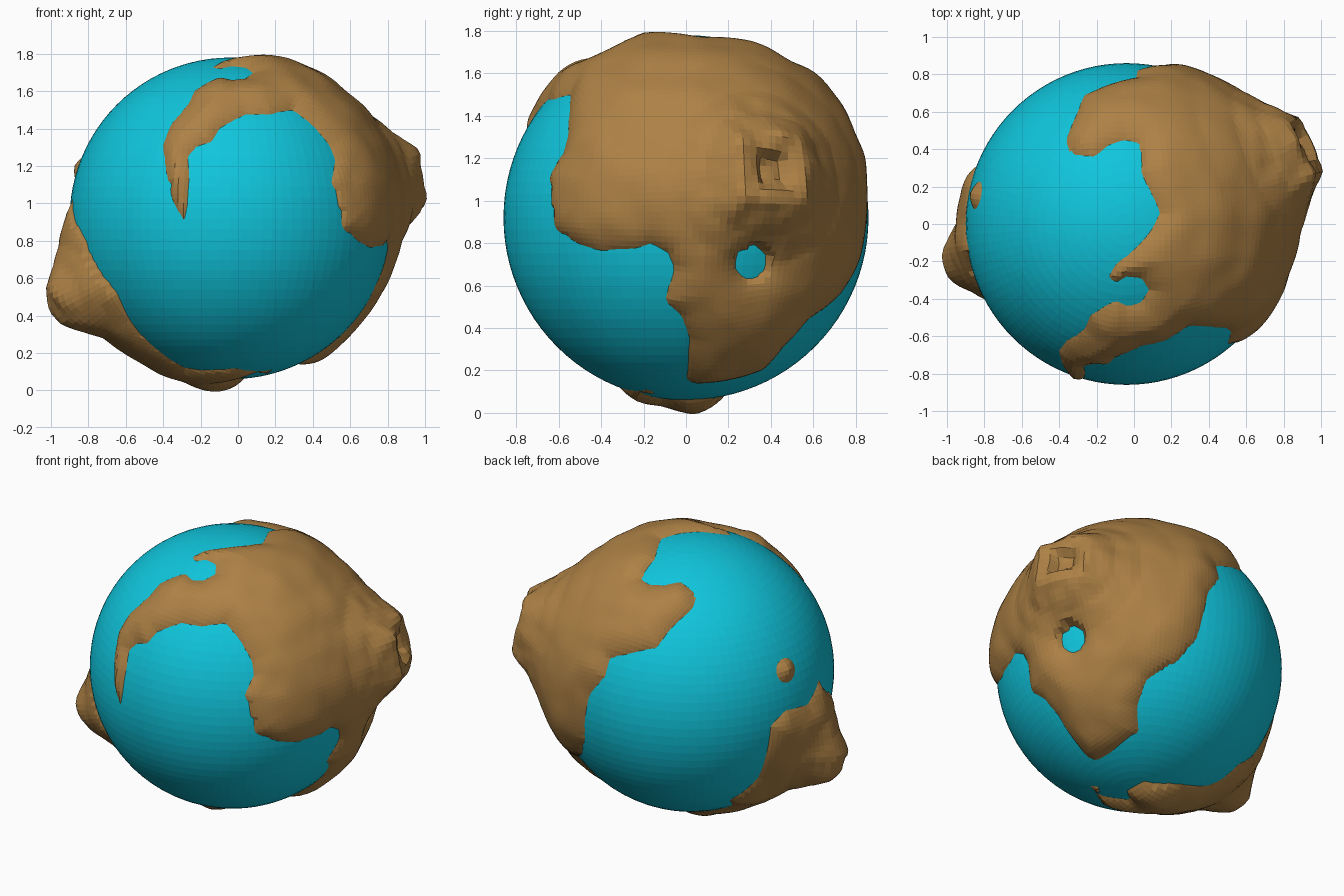
import bpy, bmesh, math
from mathutils import Vector, noise

if "Cube" in bpy.data.objects:
    bpy.data.objects.remove(bpy.data.objects["Cube"])

C, R = Vector((-0.04, 0, 0.92)), 0.86


def lift(points, az, el, ou=0, ov=0):
    """Turn points seen in one view into unit directions on the globe."""
    a, e = math.radians(az), math.radians(el)
    h = Vector((math.cos(a), math.sin(a), 0))
    right = Vector((-h.y, h.x, 0))
    up = Vector((0, 0, math.cos(e))) - h * math.sin(e)
    toward = h * math.cos(e) + Vector((0, 0, math.sin(e)))
    out = []
    for u, v in points:
        u, v = u - ou, v - ov
        d = math.sqrt(max(0, R * R - u * u - v * v))
        out.append((right * u + up * v + toward * d).normalized())
    return out


def front(p): return lift(p, -90, 0, -0.04, 0.92)
def side(p): return lift(p, 0, 0, 0, 0.92)
def top(p): return lift(p, -90, 90, -0.04, 0)
def back_left(p): return lift(p, 125, 27)
def back_right(p): return lift(p, 50, -27)


# coastline of the large continent
main = top([(-.36, .43), (-.32, .37), (-.21, .36), (-.14, .42), (-.05, .45), (.03, .43),
            (.04, .27), (.11, .13), (.14, .06), (.09, -.04), (.02, -.12), (-.10, -.22),
            (-.14, -.29), (-.09, -.31), (-.04, -.28), (.04, -.29), (.08, -.35), (.04, -.42),
            (-.03, -.44), (-.10, -.41), (-.155, -.44), (-.235, -.49), (-.26, -.56), (-.36, -.625)])
main += front([(-.40, 1.31), (-.385, 1.18), (-.35, 1.02), (-.29, .905), (-.27, .99),
               (-.26, 1.15), (-.27, 1.25), (-.22, 1.305), (-.14, 1.33), (-.10, 1.40), (.04, 1.475),
               (.17, 1.475), (.29, 1.50), (.385, 1.43), (.49, 1.31), (.52, 1.23)])
main += side([(-.64, 1.12), (-.615, .865), (-.50, .795), (-.405, .765), (-.24, .775), (-.16, .80),
              (-.085, .76), (-.05, .685), (-.10, .53), (-.02, .46), (.02, .345), (0, .165),
              (.03, .14), (.16, .15), (.37, .21), (.465, .32), (.575, .44), (.715, .55)])
main += back_left([(-.64, -.435), (-.64, -.30), (-.61, -.17), (-.52, -.07), (-.49, .04),
                   (-.36, .07), (-.21, .10), (-.12, .22), (0, .33), (.04, .40)])
# coastline of the southern continent
south = front([(-.885, 1.03), (-.82, .81), (-.74, .64), (-.64, .51), (-.58, .375),
               (-.42, .21), (-.28, .12), (-.02, .12), (.14, .105)])
south += back_right([(-.30, -.71), (-.24, -.73), (-.24, -.77), (-.05, -.80), (-.07, -.75),
                     (.03, -.70), (.24, -.71), (.42, -.71), (.5, -.67), (.6, -.58)])
south += back_left([(.40, -.67), (.445, -.55), (.48, -.36), (.565, -.27), (.70, -.23), (.76, -.11)])


def make_region(coast, centre):
    """Signed distance to a coastline, positive on land."""
    c = Vector(centre).normalized()
    t = c.orthogonal().normalized()
    b = c.cross(t)

    def flat(d):
        x, y = d.dot(t), d.dot(b)
        k = math.acos(max(-1, min(1, d.dot(c)))) / (math.hypot(x, y) + 1e-9)
        return x * k, y * k
    pts = [flat(d) for d in coast]
    n = len(coast)
    segs = [(coast[i], coast[(i + 1) % n] - coast[i], pts[i], pts[(i + 1) % n]) for i in range(n)]
    segs = [(a, v, max(v.length_squared, 1e-9), p, q) for a, v, p, q in segs]

    def distance(d):
        x, y = flat(d)
        inside, best = False, 9
        for a, v, l2, p, q in segs:
            w = d - a
            s = max(0, min(1, w.dot(v) / l2))
            best = min(best, (w - v * s).length_squared)
            if (p[1] > y) != (q[1] > y) and x < p[0] + (y - p[1]) * (q[0] - p[0]) / (q[1] - p[1]):
                inside = not inside
        return math.sqrt(best) * R * (1 if inside else -1)
    return distance


regions = [make_region(main, (.75, .1, .6)), make_region(south, (-.5, 0, -.75))]
lake = side([(.305, .71)])[0]
island = back_left([(.57, -.03)])[0]


def ramp(x, table):
    for (x0, y0), (x1, y1) in zip(table, table[1:]):
        if x <= x1:
            return y0 + (y1 - y0) * (x - x0) / (x1 - x0)
    return table[-1][1]


crater_dir = Vector((.96, .42, .23)).normalized()
crater_u = Vector((0, 0, 1)).cross(crater_dir).normalized()
crater_v = crater_dir.cross(crater_u)
peak_dir = Vector((-.96, -.2, -.48)).normalized()
pole_dir = Vector((-.08, .05, -.92)).normalized()


def height(d):
    s = max(f(d) for f in regions)
    s = min(s, (d - lake).length * R - .085)
    s = max(s, .075 - (d - island).length * R)
    if s < 0:
        return max(-.06, s * .7)
    h = .062 * (1 - math.exp(-s / .09))
    h += .012 * min(1, s / .1) * noise.noise(d * 5)
    # square crater mountain
    if d.dot(crater_dir) > .5:
        a, b = abs(d.dot(crater_u)), abs(d.dot(crater_v))
        r = math.hypot(a, b)
        r += (max(a, b) - r) * max(0, 1 - r / .4)
        h += ramp(r, [(0, .10), (.055, .10), (.085, .16), (.155, .17), (.2, .14),
                      (.3, .07), (.45, .02), (.65, 0)]) * (1 + .12 * noise.noise(d * 11))
    # southern peak and polar bump
    r = (d - peak_dir).length
    h += ramp(r, [(0, .17), (.1, .155), (.2, .07), (.3, .02), (.45, 0)]) * (1 + .2 * noise.noise(d * 9))
    h += ramp((d - pole_dir).length, [(0, .02), (.1, .015), (.2, 0)])
    return h


def finish(bm, name, colour):
    mesh = bpy.data.meshes.new(name)
    bm.to_mesh(mesh)
    bm.free()
    ob = bpy.data.objects.new(name, mesh)
    ob.location = C
    bpy.context.collection.objects.link(ob)
    mat = bpy.data.materials.new(name + "_colour")
    mat.diffuse_color = colour
    mat.use_nodes = True
    mat.node_tree.nodes["Principled BSDF"].inputs["Base Color"].default_value = mat.diffuse_color
    mesh.materials.append(mat)


# ocean ball
bm = bmesh.new()
bmesh.ops.create_uvsphere(bm, u_segments=96, v_segments=48, radius=R)
finish(bm, "ocean", (.005, .56, .72, 1))

# land shell: cube sphere raised over the ocean, sunken faces removed
bm = bmesh.new()
bmesh.ops.create_cube(bm, size=2)
bmesh.ops.subdivide_edges(bm, edges=bm.edges[:], cuts=47, use_grid_fill=True)
sunk = set()
for v in bm.verts:
    d = Vector([math.tan(k * math.pi / 4) for k in v.co]).normalized()
    h = height(d)
    v.co = d * (R + h)
    if h < -.02:
        sunk.add(v)
bmesh.ops.delete(bm, geom=[f for f in bm.faces if all(v in sunk for v in f.verts)], context='FACES')
finish(bm, "land", (.42, .22, .06, 1))
